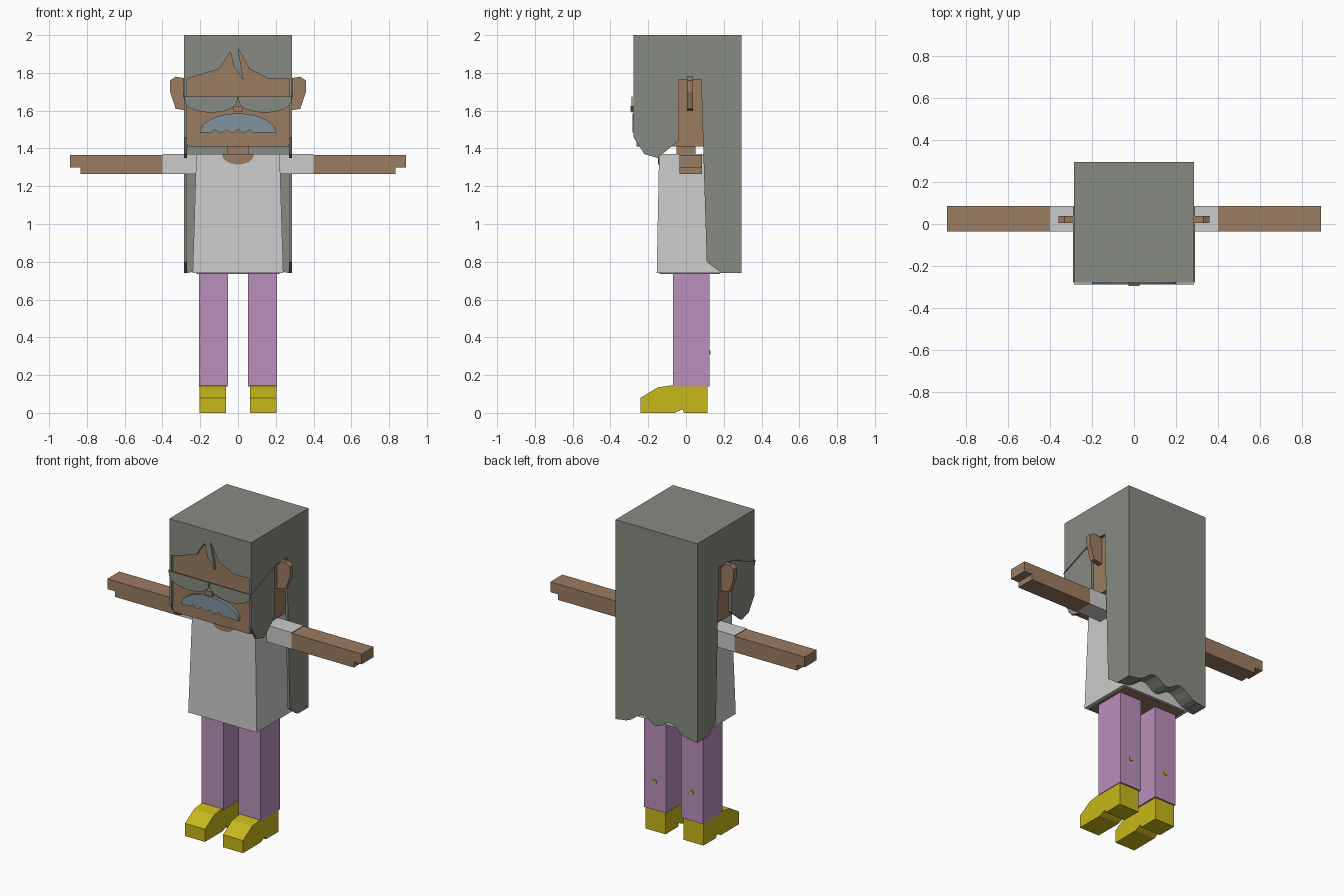
import bpy
import bmesh
from math import sin, cos, pi

cube = bpy.data.objects.get("Cube")
if cube:
    bpy.data.objects.remove(cube, do_unlink=True)


def material(name, red, green, blue):
    mat = bpy.data.materials.new(name)
    mat.use_nodes = True
    mat.diffuse_color = (red, green, blue, 1)
    shader = mat.node_tree.nodes["Principled BSDF"]
    shader.inputs["Base Color"].default_value = mat.diffuse_color
    return mat


HAIR = material("hair grey", 0.24, 0.26, 0.22)
SKIN = material("skin brown", 0.33, 0.2, 0.12)
SHIRT = material("shirt light grey", 0.6, 0.6, 0.6)
TROUSERS = material("trousers mauve", 0.5, 0.28, 0.5)
SHOE = material("shoe yellow", 0.58, 0.48, 0.01)
MOUSTACHE = material("moustache blue grey", 0.22, 0.29, 0.34)

# Shared measurements
HEAD = 0.27            # half width of the head
HAIR_THICK = 0.016
FACE = -0.262          # front plane of the face
FRONT = FACE - HAIR_THICK
BACK = 0.295
NAPE = 0.195           # where the head ends and the back hair begins
TOP = 2
BROW = 1.77
CHIN = 1.41
COLLAR = 1.37
HEM = 0.74
ANKLE = 0.14
PLATE = 0.005          # thickness of thin plates


def prism(name, outline, axis, depth, mat):
    """Extrude an outline: along x it holds (y, z), along y it holds (x, z)."""
    bm = bmesh.new()
    ends = []
    for d in depth:
        if axis == "x":
            loop = [bm.verts.new((d, a, b)) for a, b in outline]
        else:
            loop = [bm.verts.new((a, d, b)) for a, b in outline]
        bm.faces.new(loop)
        ends.append(loop)
    near, far = ends
    for i in range(len(outline)):
        bm.faces.new((near[i - 1], near[i], far[i], far[i - 1]))
    bmesh.ops.recalc_face_normals(bm, faces=bm.faces)
    mesh = bpy.data.meshes.new(name)
    bm.to_mesh(mesh)
    bm.free()
    mesh.materials.append(mat)
    obj = bpy.data.objects.new(name, mesh)
    bpy.context.collection.objects.link(obj)
    return obj


def box(name, x, y, z, mat):
    (left, right), (low, high) = x, z
    outline = [(left, low), (right, low), (right, high), (left, high)]
    return prism(name, outline, "y", y, mat)


def middle(half):
    """A range centred on zero."""
    return -half, half


def paired(side, inner, outer):
    """A range on the chosen side of the body."""
    return side * inner, side * outer


def half_disc(centre, top, width, drop, power=1):
    """A straight top edge with a rounded lower edge."""
    angles = [pi * i / 12 for i in range(13)]
    return [(centre + width * cos(a), top - drop * abs(sin(a)) ** power) for a in angles]


# Head and neck
box("head", middle(HEAD), (FACE, NAPE), (CHIN, TOP - PLATE), SKIN)
box("neck", middle(0.055), middle(0.05), (COLLAR - PLATE, CHIN), SKIN)
box("nose", middle(0.025), (BACK * -1, FACE), (1.595, 1.625), SKIN)

# Hair: top, fringe with a split lock, and ragged back
box("hair_top", middle(HEAD), (FRONT, BACK), (TOP - HAIR_THICK, TOP), HAIR)
fringe = [(-HEAD, TOP - HAIR_THICK), (-HEAD, BROW), (-0.1, 1.82), (-0.04, 1.91),
          (-0.02, 1.83), (0.03, 1.76), (0, 1.93), (0.06, 1.82), (0.16, BROW),
          (HEAD, BROW), (HEAD, TOP - HAIR_THICK)]
prism("hair_fringe", fringe, "y", (FRONT, FACE), HAIR)

steps = [i / 20 for i in range(21)]
ragged_edge = [(HEAD * (u + u - 1), HEM + sin(pi * u) * (0.06 - 0.03 * sin(5 * pi * u)))
               for u in steps]
back = [(-HEAD, TOP - HAIR_THICK)] + ragged_edge + [(HEAD, TOP - HAIR_THICK)]
prism("hair_back", back, "y", (NAPE, BACK), HAIR)

# Shirt tapering towards the collar, with skin below and at the neckline
shirt = box("shirt", middle(0.24), (-0.155, NAPE), (HEM, COLLAR), SHIRT)
for vert in shirt.data.vertices:
    if vert.co.z > HEM + PLATE:
        vert.co.x *= 0.92
        vert.co.y *= 0.92
box("torso_underside", middle(0.22), (-0.14, 0.18), (HEM - PLATE, HEM), SKIN)
prism("neckline", half_disc(0, COLLAR, 0.085, 0.055), "y", (-0.149, -0.14), SKIN)

# Moustache: arched above, notched below
lip = 1.485
arch = [(0.2 * cos(pi * u), lip + 0.1 * sin(pi * u)) for u in steps]
notches = [(0.02 * i, lip + (0.015 if i % 3 == 0 else 0)) for i in range(-7, 5)]
prism("moustache", arch + notches, "y", (FRONT - PLATE, FACE), MOUSTACHE)

# Outlines of the paired parts
hair_side = [(FRONT, TOP), (BACK, TOP), (BACK, HEM), (0.19, HEM), (0.11, 0.8),
             (0.08, BROW), (-0.04, BROW), (-0.04, 1.44), (-0.15, 1.35), (-0.22, COLLAR),
             (FRONT, 1.46)]
ear = [(HEAD, BROW), (0.33, 1.78), (0.36, 1.76), (0.36, 1.7), (0.33, 1.61), (HEAD, 1.6)]
lens_top = 1.675
lens = half_disc(0.143, lens_top, 0.142, 0.085, 0.7)
glasses_arm = [(FRONT, lens_top), (-0.04, BROW), (0.08, BROW), (0.08, BROW - PLATE),
               (-0.04, BROW - PLATE), (FRONT, lens_top - PLATE)]
shoe = [(0.115, 0), (0.115, ANKLE), (-0.08, ANKLE + PLATE), (-0.15, ANKLE - PLATE),
        (-0.24, 0.08), (-0.24, 0), (-0.06, 0), (-0.02, 0.02), (-0.01, 0)]
arm_depth = (-0.035, 0.085)
cuff, knuckle, fingertip = 0.4, 0.835, 0.89
arm_low, finger_low = 1.265, 1.3
hair_edge = HEAD + HAIR_THICK

for side, label in ((1, "left"), (-1, "right")):
    # Head
    prism(label + "_hair_side", hair_side, "x", paired(side, HEAD, hair_edge), HAIR)
    prism(label + "_ear", [(side * x, z) for x, z in ear], "y", (PLATE, 0.037), SKIN)
    prism(label + "_lens", [(side * x, z) for x, z in lens], "y",
          (FRONT - PLATE - PLATE, FRONT - PLATE), HAIR)
    prism(label + "_glasses_arm", glasses_arm, "x",
          paired(side, hair_edge, hair_edge + PLATE), HAIR)

    # Arms, ending in a stepped hand
    box(label + "_sleeve", paired(side, 0.2, cuff), arm_depth, (arm_low, COLLAR), SHIRT)
    box(label + "_arm", paired(side, cuff, knuckle), arm_depth,
        (arm_low, COLLAR - PLATE), SKIN)
    box(label + "_fingers", paired(side, knuckle, fingertip), arm_depth,
        (finger_low, COLLAR - PLATE), SKIN)

    # Legs and feet
    box(label + "_leg", paired(side, 0.053, 0.207), (-0.07, 0.125), (ANKLE, HEM), TROUSERS)
    box(label + "_leg_patch", paired(side, 0.12, 0.14), (0.12, 0.13), (0.31, 0.33), SHOE)
    prism(label + "_shoe", shoe, "x", paired(side, 0.063, 0.203), SHOE)
